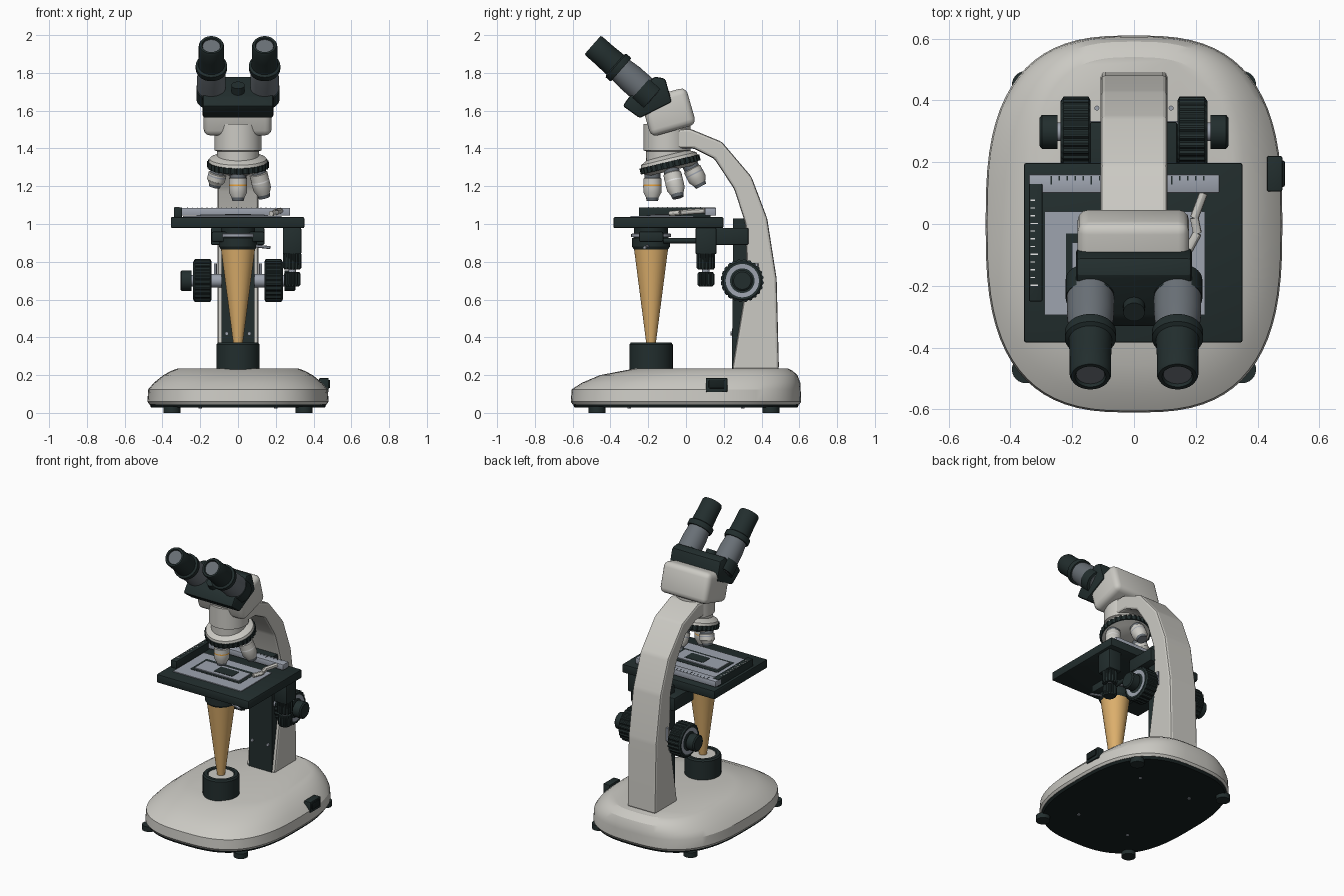
import bpy, bmesh, math
from mathutils import Matrix, Vector

cube = bpy.data.objects.get("Cube")
if cube:
    bpy.data.objects.remove(cube, do_unlink=True)


def material(name, r, g, b):
    m = bpy.data.materials.new(name)
    m.use_nodes = True
    m.diffuse_color = (r, g, b, 1)
    m.node_tree.nodes["Principled BSDF"].inputs["Base Color"].default_value = (r, g, b, 1)
    return m


LIGHT = material("warm white enamel", 0.60, 0.59, 0.55)
DARK = material("dark green black", 0.016, 0.027, 0.027)
BLACK = material("underside black", 0.008, 0.014, 0.014)
GREY = material("tube grey", 0.14, 0.16, 0.18)
SILVER = material("silver", 0.34, 0.37, 0.43)
TAN = material("light beam tan", 0.72, 0.43, 0.15)
ORANGE = material("orange band", 0.8, 0.35, 0.04)
WHITE = material("white marks", 0.8, 0.8, 0.8)


def finish(name, bm, mats, angle=30):
    bmesh.ops.recalc_face_normals(bm, faces=bm.faces[:])
    mesh = bpy.data.meshes.new(name)
    for f in bm.faces:
        f.smooth = True
    bm.to_mesh(mesh)
    bm.free()
    mesh.set_sharp_from_angle(angle=math.radians(angle))
    for m in mats:
        mesh.materials.append(m)
    ob = bpy.data.objects.new(name, mesh)
    bpy.context.collection.objects.link(ob)
    return ob


def bevel(bm, width, segments=2):
    if width:
        bmesh.ops.bevel(bm, geom=bm.edges[:], offset=width, segments=segments,
                        profile=0.5, affect='EDGES', clamp_overlap=True)


def box(name, x, y, z, mat, edge=0, tilt=0, segments=2):
    """Box from (min, max) ranges, tilted about x through its centre."""
    bm = bmesh.new()
    size = [b - a for a, b in (x, y, z)]
    mid = [(a + b) / 2 for a, b in (x, y, z)]
    bmesh.ops.create_cube(bm, size=1, matrix=Matrix.Diagonal((*size, 1)))
    bevel(bm, edge, segments)
    bm.transform(Matrix.Translation(mid) @ Matrix.Rotation(math.radians(tilt), 4, 'X'))
    return finish(name, bm, [mat])


def prism(name, profile, half, mat, edge=0, angle=12):
    """Side profile in (y, z), extruded across x."""
    bm = bmesh.new()
    f = bm.faces.new([bm.verts.new((-half, y, z)) for y, z in profile])
    ext = bmesh.ops.extrude_face_region(bm, geom=[f])
    bmesh.ops.translate(bm, vec=(2 * half, 0, 0),
                        verts=[v for v in ext["geom"] if isinstance(v, bmesh.types.BMVert)])
    bmesh.ops.recalc_face_normals(bm, faces=bm.faces[:])
    bevel(bm, edge)
    return finish(name, bm, [mat], angle)


def along(origin, direction):
    turn = Vector(direction).to_track_quat('Z', 'Y').to_matrix().to_4x4()
    return Matrix.Translation(origin) @ turn


def lathe(name, frame, profile, mats, segs=40, rib_from=None):
    """Spin (radius, height, material) points; each material colours the band below it."""
    bm = bmesh.new()
    rings = []
    for r, z, _ in profile:
        if r == 0:
            rings.append([bm.verts.new((0, 0, z))] * segs)
            continue
        ring = []
        for j in range(segs):
            a = math.tau * j / segs
            q = r - 0.006 if rib_from and r >= rib_from and j % 4 < 2 else r
            ring.append(bm.verts.new((q * math.cos(a), q * math.sin(a), z)))
        rings.append(ring)
    for (low, high), point in zip(zip(rings, rings[1:]), profile[1:]):
        for j in range(segs):
            k = (j + 1) % segs
            loop = list(dict.fromkeys((low[j], low[k], high[k], high[j])))
            bm.faces.new(loop).material_index = point[2]
    bm.transform(frame)
    return finish(name, bm, mats)


def rod(name, a, b, r, mat, segs=24):
    a, b = Vector(a), Vector(b)
    n = (b - a).length
    return lathe(name, along(a, b - a), [(0, 0, 0), (r, 0, 0), (r, n, 0), (0, n, 0)], [mat], segs)


def loft(name, rings, mat, power=2.8, count=72):
    """Stacked rounded-rectangle outlines: (z, front y, back y, half width)."""
    bm = bmesh.new()
    loops = []
    for z, front, back, half in rings:
        ring = []
        for j in range(count):
            c, s = math.cos(math.tau * j / count), math.sin(math.tau * j / count)
            px = math.copysign(abs(c) ** (2 / power), c) * half
            py = math.copysign(abs(s) ** (2 / power), s) * (back - front) / 2
            ring.append(bm.verts.new((px, py + (front + back) / 2, z)))
        loops.append(ring)
    for low, high in zip(loops, loops[1:]):
        for j in range(count):
            k = (j + 1) % count
            bm.faces.new((low[j], low[k], high[k], high[j]))
    bm.faces.new(loops[0])
    bm.faces.new(loops[-1])
    return finish(name, bm, [mat], 25)


# Base, underside, feet and switch
loft("base", [(.045, -.6, .6, .47), (.06, -.61, .61, .48), (.125, -.605, .607, .475),
              (.16, -.55, .605, .445), (.2, -.455, .59, .395), (.222, -.34, .565, .355),
              (.235, -.27, .54, .32)], LIGHT)
loft("base_underside", [(.028, -.59, .59, .46), (.05, -.6, .6, .47)], BLACK)
for sx in (-1, 1):
    for y in (-.47, .45):
        rod("foot", (sx * .35, y, 0), (sx * .35, y, .035), .045, DARK)
    for y in (-.3, .3):
        rod("base_screw", (sx * .2, y, .024), (sx * .2, y, .03), .01, SILVER, 12)
box("switch_frame", (.43, .48), (.105, .22), (.11, .185), DARK, .006, 0)
box("switch_rocker", (.44, .488), (.12, .205), (.13, .175), BLACK, .006)

# Illuminator and beam
post = Matrix.Translation((0, -.185, 0))
lathe("illuminator", post, [(0, .23, 0), (.115, .23, 0), (.115, .362, 0), (.107, .372, 0),
      (.085, .372, 0), (.08, .365, 0), (0, .365, 1)], [DARK, LIGHT])
lathe("light_beam", post, [(0, .366, 0), (.025, .366, 0), (.09, .868, 0), (0, .868, 0)], [TAN])

# Arm with dark focus rail
prism("arm", [(.245, .23), (.325, .71), (.315, 1), (.255, 1.185), (.15, 1.345), (.04, 1.4),
              (-.06, 1.4), (-.06, 1.5), (.02, 1.505), (.19, 1.435), (.347, 1.25),
              (.43, 1.03), (.48, .71), (.492, .23)], .108, LIGHT, .014)
prism("focus_rail", [(.243, .236), (.25, 1.03), (.33, 1.03), (.34, .71), (.27, .236)], .088, DARK)
for sx in (-1, 1):
    rod("rail_screw", (sx * .06, .26, .42), (sx * .06, .236, .42), .01, SILVER, 12)

# Focus knobs
for sx in (-1, 1):
    lathe("focus_knob", along((0, .298, .7), (sx, 0, 0)),
          [(0, .08, 1), (.035, .08, 1), (.035, .14, 1), (.1, .14, 0), (.114, .147, 0),
           (.114, .228, 0), (.1, .237, 0), (.088, .237, 0), (.065, .234, 1), (.03, .234, 0),
           (.03, .247, 1), (.055, .247, 0), (.055, .298, 0), (.046, .305, 0), (0, .305, 0)],
          [DARK, SILVER], 96, .11)
    rod("focus_lock", (sx * .12, .375, .7), (sx * .12, .375, .79), .008, SILVER, 12)

# Stage, carrier and condenser
box("stage", (-.356, .351), (-.384, .198), (.978, 1.037), DARK, .008)
box("stage_carrier", (-.143, .14), (.12, .33), (.89, .98), DARK, .006)
lathe("condenser", post, [(0, .865, 0), (.09, .865, 0), (.1, .88, 0), (.1, .925, 0),
      (.09, .93, 0), (.105, .932, 1), (.105, .948, 1), (.09, .95, 1), (.09, .98, 0), (0, .98, 0)],
      [DARK, SILVER])
box("condenser_mount", (-.14, .14), (-.25, -.12), (.905, .96), DARK, .01)
for sx in (-1, 1):
    rod("condenser_rail", (sx * .08, -.12, .912), (sx * .08, .13, .912), .014, DARK)
rod("iris_lever", (.08, -.2, .885), (.17, -.22, .875), .008, SILVER, 12)

# Stage drive
box("stage_drive", (.237, .335), (.05, .162), (.84, .98), DARK, .008)
lathe("stage_knobs", Matrix.Translation((.287, .105, 0)),
      [(0, .67, 0), (.036, .67, 0), (.045, .68, 0), (.045, .735, 0), (.038, .745, 0), (.02, .745, 0),
       (.02, .76, 1), (.042, .76, 0), (.05, .77, 0), (.05, .842, 0), (0, .842, 0)],
      [DARK, SILVER], 64, .045)

# Slide holder, scales and clip on the stage
box("stage_plate", (-.29, .23), (-.295, .04), (1.035, 1.042), SILVER)
box("stage_opening", (-.22, .16), (-.21, -.03), (1.04, 1.044), DARK)
box("glass_slide", (-.2, .14), (-.19, -.06), (1.042, 1.05), SILVER)
box("stage_window", (-.07, .07), (-.165, -.085), (1.048, 1.052), DARK)
box("cross_ruler", (-.34, .276), (.1, .16), (1.045, 1.085), SILVER, .004)
box("side_ruler", (-.34, -.296), (-.25, .13), (1.037, 1.088), DARK, .004)
for i in range(20):
    long = .028 if i % 5 == 0 else .015
    box("cross_mark", (-.27 + i * .026, -.266 + i * .026), (.155 - long, .155), (1.084, 1.087), DARK)
for i in range(12):
    long = .025 if i % 4 == 0 else .015
    box("side_mark", (-.335, -.335 + long), (-.2 + i * .025, -.196 + i * .025), (1.087, 1.09), WHITE)
clip = [(.225, .1, 1.07), (.195, .02, 1.065), (.205, -.03, 1.06), (.175, -.085, 1.055)]
for a, b in zip(clip, clip[1:]):
    rod("slide_clip", a, b, .014, LIGHT, 12)

# Nosepiece, tilted, with four objectives
lathe("head_neck", Matrix.Translation((0, -.1, 0)),
      [(0, 1.32, 0), (.11, 1.32, 0), (.112, 1.385, 0), (.125, 1.39, 0), (.125, 1.53, 0),
       (0, 1.53, 0)], [LIGHT])
turret = Matrix.Translation((0, -.085, 1.317)) @ Matrix.Rotation(math.radians(13.5), 4, 'X')
lathe("nosepiece_ring", turret, [(0, -.035, 0), (.12, -.035, 1), (.15, -.018, 1), (.163, -.018, 0),
      (.163, .014, 0), (.155, .014, 0), (.15, .03, 1), (.1, .055, 1), (0, .055, 1)],
      [DARK, LIGHT], 128, .16)
splay = math.radians(13.5)
for turn, length, band in ((0, .15, ORANGE), (1, .165, WHITE), (2, .135, SILVER), (3, .105, SILVER)):
    a = turn * math.pi / 2
    out = Vector((math.sin(a), -math.cos(a), 0))
    aim = out * math.sin(splay) - Vector((0, 0, math.cos(splay)))
    h = length
    lathe("objective", turret @ along(out * .098 - Vector((0, 0, .01)), aim),
          [(0, 0, 0), (.042, 0, 0), (.042, .04, 2), (.048, .044, 0), (.048, h * .5, 0),
           (.0485, h * .5 + .007, 1), (.048, h * .78, 0), (.034, h * .96, 0),
           (.03, h + .012, 2), (0, h + .012, 2)], [LIGHT, band, GREY], 32)

# Binocular head
box("head_housing", (-.182, .178), (-.218, .032), (1.49, 1.695), LIGHT, .035, 16, 3)
prism("prism_housing", [(-.335, 1.625), (-.245, 1.56), (-.075, 1.645), (-.11, 1.77),
                        (-.165, 1.78), (-.3, 1.675)], .187, DARK, .012, 25)
rod("hinge_cap", (0, -.25, 1.68), (0, -.285, 1.735), .035, DARK)
for sx in (-1, 1):
    lathe("eyepiece_tube", along((sx * .141, -.235, 1.72), (0, -.75, .66)),
          [(0, -.08, 0), (.06, -.08, 0), (.076, -.06, 0), (.076, .08, 0), (.07, .145, 0),
           (.08, .145, 1), (.083, .152, 1), (.083, .18, 1), (.07, .187, 1), (.067, .26, 1),
           (.067, .335, 1), (.062, .345, 1), (.05, .345, 1), (.046, .335, 1), (0, .335, 2)],
          [GREY, DARK, GREY], 48)
    rod("tube_collar", (sx * .141, -.18, 1.665), (sx * .141, -.24, 1.718), .08, DARK, 40)
